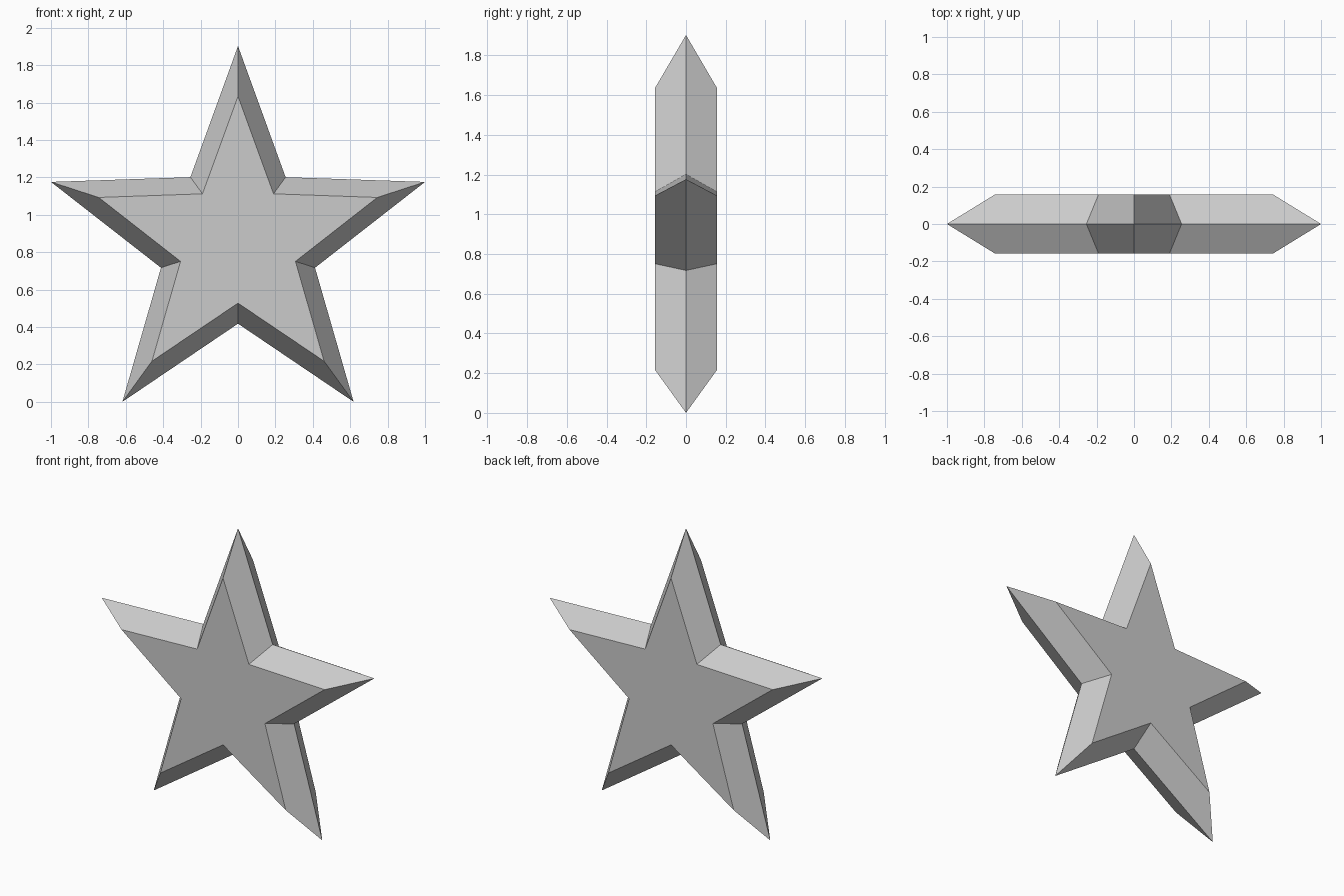
import bpy
import bmesh
from math import sin, cos, pi

cube = bpy.data.objects.get("Cube")
if cube:
    bpy.data.objects.remove(cube, do_unlink=True)

CENTRE_Z = 0.851
HALF_DEPTH = 0.157

grey = bpy.data.materials.new("plain grey")
grey.use_nodes = True
colour = (0.6, 0.6, 0.6, 1)
grey.diffuse_color = colour
grey.node_tree.nodes["Principled BSDF"].inputs["Base Color"].default_value = colour


def star_ring(bm, tip, notch, y):
    """Ten vertices alternating between star tips and notches."""
    ring = []
    for i in range(10):
        r = notch if i % 2 else tip
        a = i * pi / 5
        ring.append(bm.verts.new((r * sin(a), y, CENTRE_Z + r * cos(a))))
    return ring


# Star body: wide middle outline bevelled to a smaller flat face on each side
bm = bmesh.new()
front = star_ring(bm, 0.783, 0.323, -HALF_DEPTH)
middle = star_ring(bm, 1.0515, 0.433, 0)
back = star_ring(bm, 0.783, 0.323, HALF_DEPTH)
bm.faces.new(front)
bm.faces.new(back)
for a, b in ((front, middle), (middle, back)):
    for i in range(10):
        j = (i + 1) % 10
        bm.faces.new((a[i], a[j], b[j], b[i]))
bmesh.ops.recalc_face_normals(bm, faces=bm.faces)

mesh = bpy.data.meshes.new("star")
bm.to_mesh(mesh)
bm.free()
mesh.materials.append(grey)
star = bpy.data.objects.new("star", mesh)
bpy.context.collection.objects.link(star)
